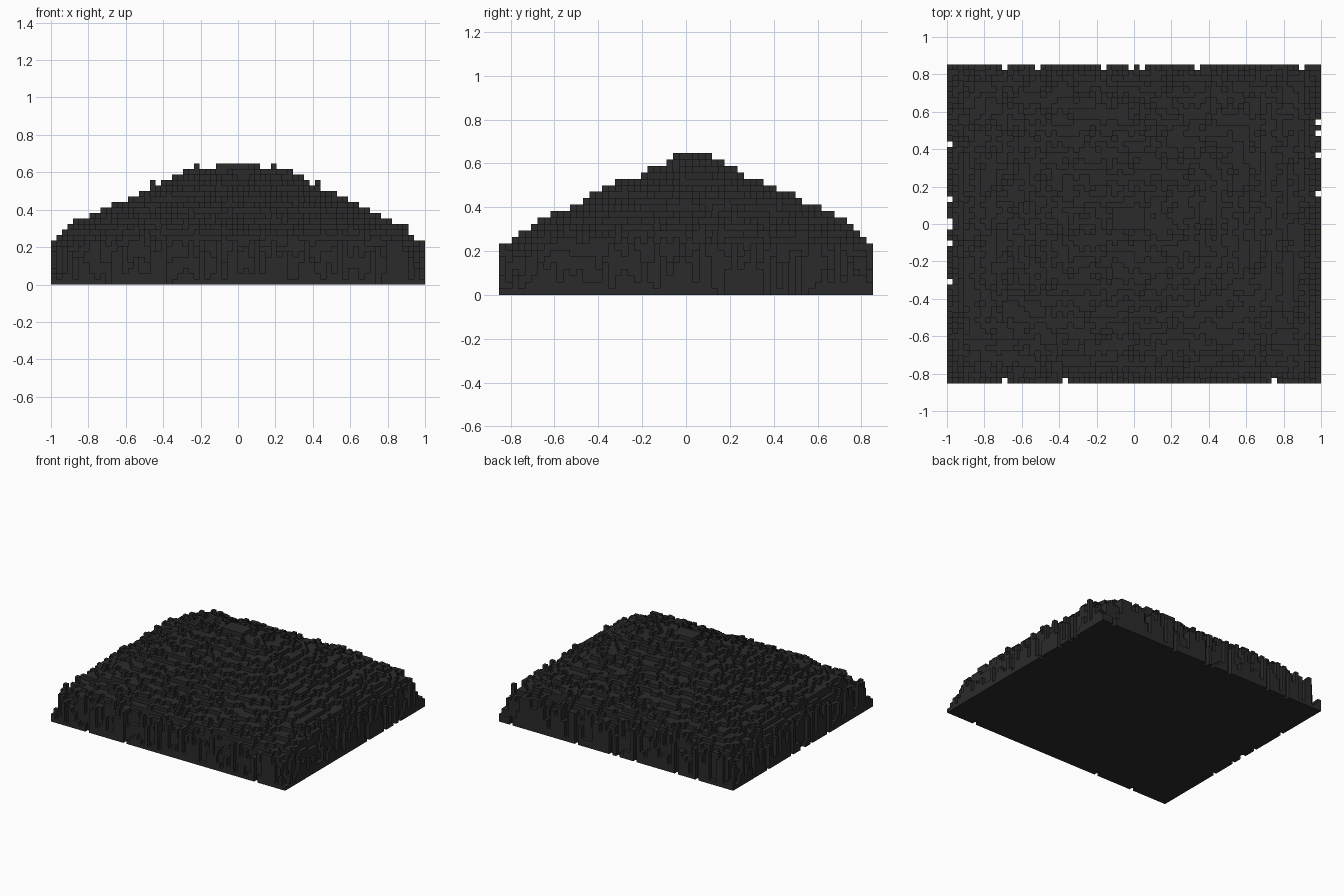
import bpy, bmesh, random
from mathutils import noise, Vector

cube = bpy.data.objects.get("Cube")
if cube:
    bpy.data.objects.remove(cube, do_unlink=True)

random.seed(11)
NX, NY, TOP = 68, 58, 22          # columns across, columns deep, blocks high
S = 2.0 / NX                      # block size


def column_height(i, j):
    """Blocks in one column: a hipped mound with a ragged, crumbling rim."""
    ex, ey = min(i, NX - 1 - i), min(j, NY - 1 - j)
    ring = min(ex, ey)
    # Low crumbled corners and the loose outer ring
    if ex + ey < 3:
        return random.randint(1, 3)
    if ring == 0:
        return random.choice((0, 1, 2, 2, 3, 4, 5, 6, 7, 8))
    x, y = (i + 0.5 - NX / 2) * S, (j + 0.5 - NY / 2) * S
    rx = max(0, (abs(x + 0.01) - 0.24) / 0.75)
    ry = max(0, (abs(y - 0.03) - 0.08) / 0.76)
    d = (rx ** 5 + ry ** 5) ** 0.2
    h = 20.7 - 12.6 * d
    h += 1.0 * noise.noise(Vector((x * 4, y * 4, 3.0))) + random.gauss(0, 0.4)
    # Inner rings slump towards the edge
    if ring == 1:
        h -= random.uniform(0, 4)
    elif ring == 2:
        h -= random.uniform(0, 1.5)
    return max(1, min(TOP, round(h)))


heights = {(i, j): column_height(i, j) for i in range(NX) for j in range(NY)}
# Summit cap
for i in range(30, 36):
    for j in range(28, 32):
        heights[(i, j)] = TOP

bm = bmesh.new()
corners = {}


def vert(i, j, k):
    key = (i, j, k)
    if key not in corners:
        corners[key] = bm.verts.new(((i - NX / 2) * S, (j - NY / 2) * S, k * S))
    return corners[key]


def quad(*points):
    bm.faces.new([vert(*p) for p in points])


# Neighbour offset and the two lower corners of the wall facing it
SIDES = [((1, 0), (1, 0), (1, 1)), ((-1, 0), (0, 1), (0, 0)),
         ((0, 1), (1, 1), (0, 1)), ((0, -1), (0, 0), (1, 0))]

for (i, j), h in heights.items():
    if h == 0:
        continue
    # Top and underside of the column
    quad((i, j, h), (i + 1, j, h), (i + 1, j + 1, h), (i, j + 1, h))
    quad((i, j, 0), (i, j + 1, 0), (i + 1, j + 1, 0), (i + 1, j, 0))
    # Walls exposed above lower neighbours
    for (di, dj), (ax, ay), (bx, by) in SIDES:
        low = heights.get((i + di, j + dj), 0)
        if low < h:
            a, b = (i + ax, j + ay), (i + bx, j + by)
            quad((*a, low), (*b, low), (*b, h), (*a, h))

mesh = bpy.data.meshes.new("block_mound")
bm.to_mesh(mesh)
bm.free()
mound = bpy.data.objects.new("block_mound", mesh)
bpy.context.collection.objects.link(mound)

# Single charcoal colour
mat = bpy.data.materials.new("charcoal")
mat.use_nodes = True
color = (0.024, 0.024, 0.024, 1.0)
mat.diffuse_color = color
mat.node_tree.nodes["Principled BSDF"].inputs["Base Color"].default_value = color
mesh.materials.append(mat)
